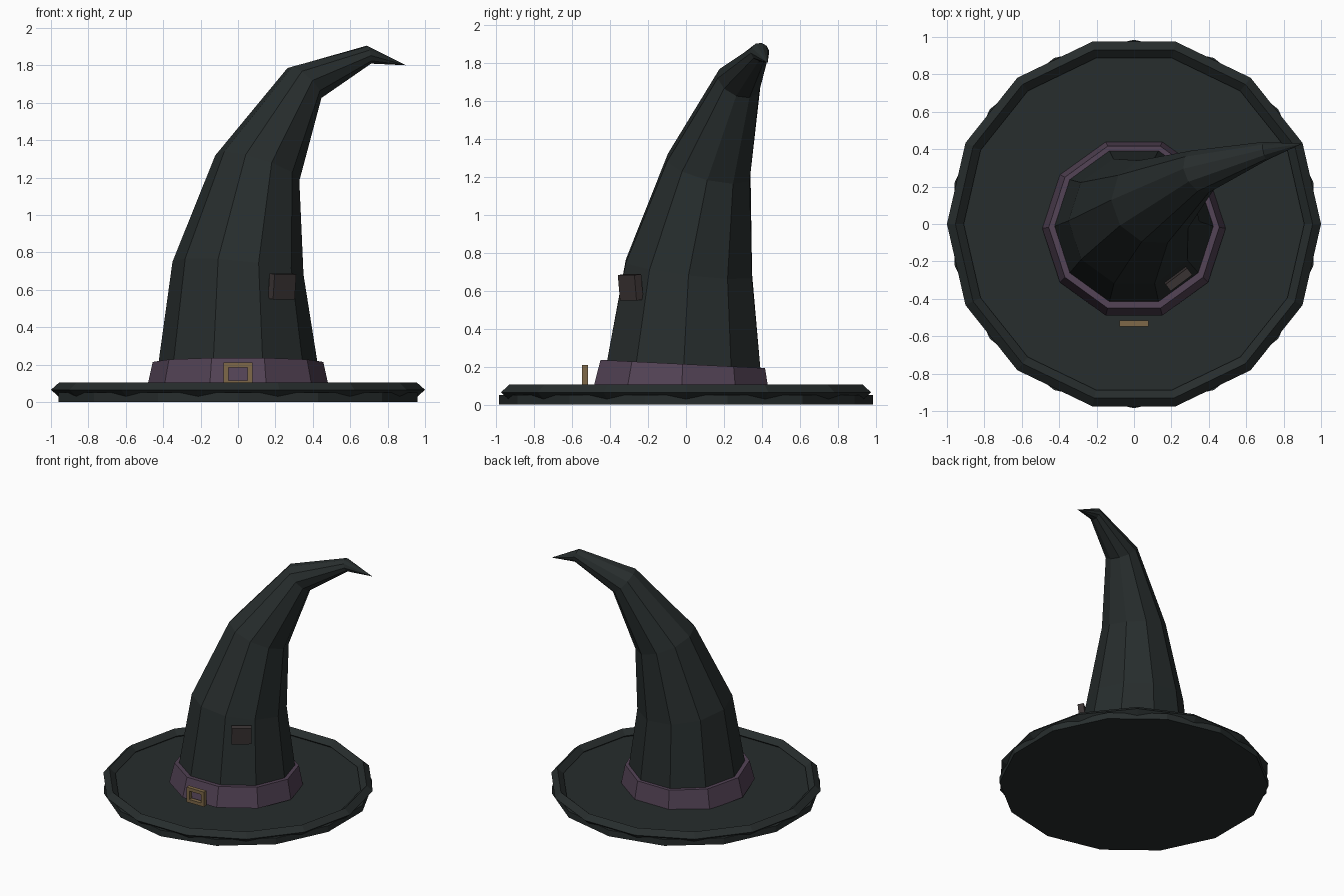
import bpy, bmesh
from math import cos, sin, pi, radians
from mathutils import Vector, Matrix

if "Cube" in bpy.data.objects:
    bpy.data.objects.remove(bpy.data.objects["Cube"])


def material(name, rgb):
    m = bpy.data.materials.new(name)
    m.diffuse_color = (*rgb, 1)
    m.use_nodes = True
    m.node_tree.nodes["Principled BSDF"].inputs["Base Color"].default_value = m.diffuse_color
    return m


FELT = material("felt", (0.02, 0.026, 0.026))
PURPLE = material("purple", (0.085, 0.055, 0.09))
GOLD = material("gold", (0.21, 0.14, 0.065))
CLOTH = material("cloth", (0.045, 0.035, 0.035))


def make_object(name, bm, mat):
    bmesh.ops.recalc_face_normals(bm, faces=bm.faces[:])
    me = bpy.data.meshes.new(name)
    bm.to_mesh(me)
    bm.free()
    me.materials.append(mat)
    ob = bpy.data.objects.new(name, me)
    bpy.context.collection.objects.link(ob)
    return ob


def ring(bm, centre, normal, radius, sides, phase=0.0):
    q = Vector((0, 0, 1)).rotation_difference(Vector(normal))
    return [bm.verts.new(Vector(centre) + q @ Vector((
        radius * cos(phase + 2 * pi * i / sides),
        radius * sin(phase + 2 * pi * i / sides), 0))) for i in range(sides)]


def bridge(bm, a, b):
    n = len(a)
    for i in range(n):
        j = (i + 1) % n
        bm.faces.new((a[i], a[j], b[j], b[i]))


def loft(name, sections, sides, mat, phase=0.0, tip=None, closed=False):
    """Skin rings of (centre, normal, radius); end in caps, a tip or a loop."""
    bm = bmesh.new()
    rings = [ring(bm, *s, sides, phase) for s in sections]
    for a, b in zip(rings, rings[1:]):
        bridge(bm, a, b)
    if closed:
        bridge(bm, rings[-1], rings[0])
    else:
        bm.faces.new(rings[0])
        if tip:
            t = bm.verts.new(tip)
            for i in range(sides):
                bm.faces.new((rings[-1][i], rings[-1][(i + 1) % sides], t))
        else:
            bm.faces.new(rings[-1])
    return make_object(name, bm, mat)


UP = (0, 0, 1)

# Brim: flat disc plus a diamond-section rolled edge
loft("brim", [((0, 0, 0), UP, 0.985), ((0, 0, 0.05), UP, 0.985)], 14, FELT, phase=pi / 14)
loft("brim_edge", [((0, 0, z), UP, r) for r, z in
                   ((1.0, 0.065), (0.955, 0.105), (0.91, 0.065), (0.955, 0.025))],
     14, FELT, closed=True)

# Crown: bent ten-sided cone
loft("crown", [
    ((0, -0.015, 0.04), (0, 0.05, 1), 0.445),
    ((0, -0.012, 0.21), (0, 0.05, 1), 0.425),
    ((0, 0.015, 0.715), (0.1, 0.12, 1), 0.352),
    ((0.103, 0.12, 1.25), (0.31, 0.25, 1), 0.235),
    ((0.355, 0.28, 1.705), (0.65, 0.33, 0.68), 0.122),
    ((0.70, 0.39, 1.857), (0.96, 0.2, 0.2), 0.05),
], 10, FELT, tip=(0.9, 0.43, 1.80))

# Hat band: slightly tilted ten-sided frustum
tilt = (0, 0.05, 1)
loft("hat_band", [((0, -0.024, 0.06), tilt, 0.49), ((0, -0.017, 0.214), tilt, 0.456)],
     10, PURPLE)

# Buckle: rectangular frame standing in front of the band
bm = bmesh.new()
loops = []
for y, hw, hz in ((-0.547, 0.077, 0.06), (-0.515, 0.077, 0.06),
                  (-0.515, 0.052, 0.034), (-0.547, 0.052, 0.034)):
    loops.append([bm.verts.new((sx * hw, y, 0.15 + sz * hz))
                  for sx, sz in ((-1, -1), (1, -1), (1, 1), (-1, 1))])
for k in range(4):
    bridge(bm, loops[k], loops[(k + 1) % 4])
make_object("buckle", bm, GOLD)

# Patch: thin block sewn on the crown
bm = bmesh.new()
bmesh.ops.create_cube(bm, size=1, matrix=Matrix.Translation((0.236, -0.292, 0.618))
                      @ Matrix.Rotation(radians(37), 4, 'Z')
                      @ Matrix.Rotation(radians(6), 4, 'X')
                      @ Matrix.Diagonal((0.145, 0.045, 0.135, 1)))
make_object("patch", bm, CLOTH)
